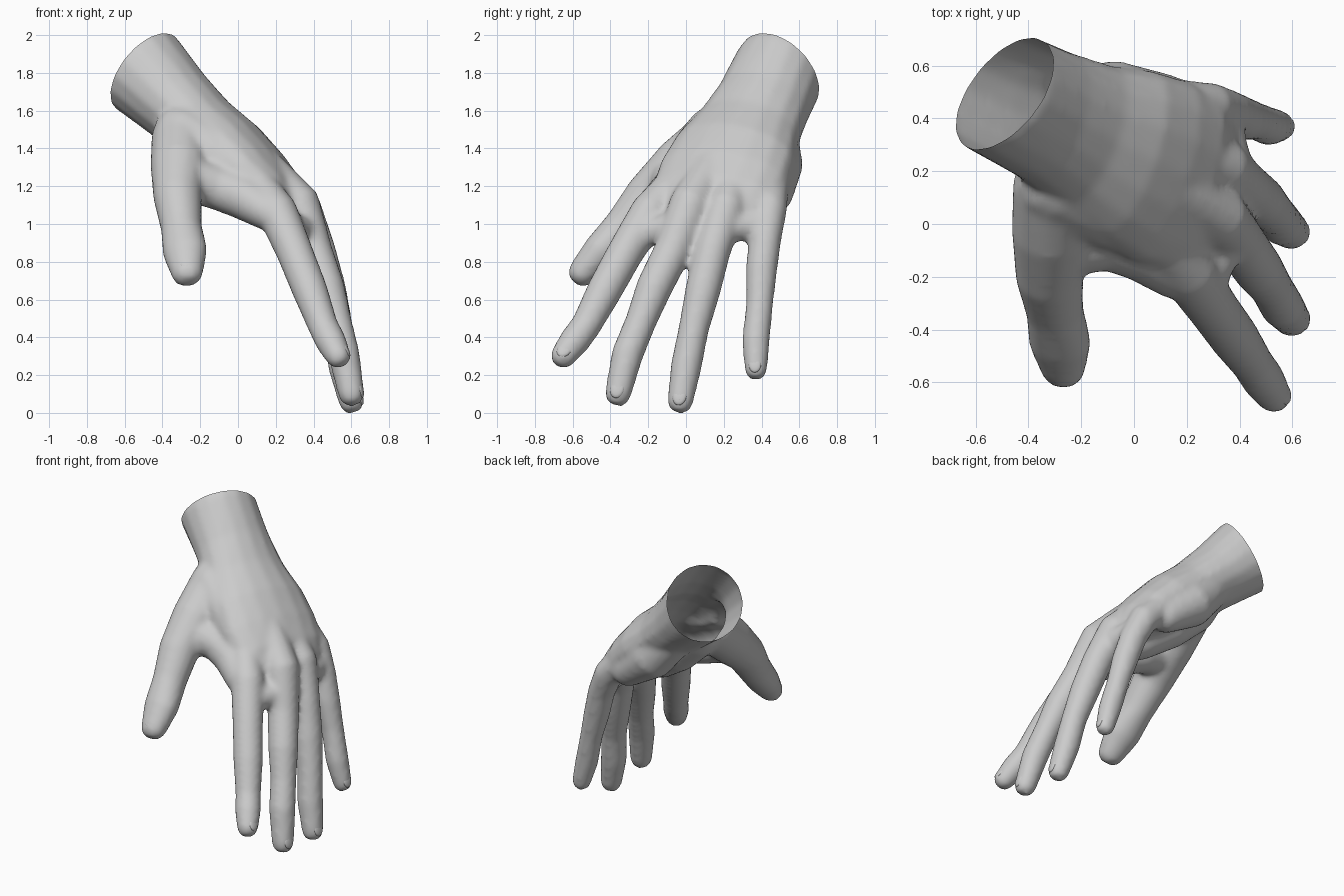
import bpy, bmesh, math
from mathutils import Vector, Matrix

cube = bpy.data.objects.get("Cube")
if cube:
    bpy.data.objects.remove(cube)

SIDES = 16
ACROSS = Vector((0.1, 0.98, 0.05))     # from index side to little-finger side


def loft(bm, sections):
    """Closed tube through (x, y, z, half width, half thickness) sections with rounded ends."""
    pts = [Vector(s[:3]) for s in sections]
    rad = [(s[3], s[-1]) for s in sections]
    # rounded ends
    for end, nxt in ((0, 1), (-1, -2)):
        out = (pts[end] - pts[nxt]).normalized()
        p, (w, t) = pts[end], rad[end]
        for push, shrink in ((0.5, 0.87), (0.87, 0.5)):
            at = 0 if end == 0 else len(pts)
            pts.insert(at, p + out * t * push)
            rad.insert(at, (w * shrink, t * shrink))
    rings = []
    for i, (p, (w, t)) in enumerate(zip(pts, rad)):
        along = (pts[min(i + 1, len(pts) - 1)] - pts[max(i - 1, 0)]).normalized()
        side = (ACROSS - along * ACROSS.dot(along)).normalized()
        up = along.cross(side)
        ring = []
        for k in range(SIDES):
            a = math.tau * k / SIDES
            ring.append(bm.verts.new(p + side * w * math.cos(a) + up * t * math.sin(a)))
        rings.append(ring)
    for a, b in zip(rings, rings[1:]):
        for k in range(SIDES):
            n = (k + 1) % SIDES
            bm.faces.new((a[k], a[n], b[n], b[k]))
    bm.faces.new(rings[0][::-1])
    bm.faces.new(rings[-1])


# shared thickness profile of a finger: tip, joints, web, knuckle, root inside the palm
PROFILE = (.83, 1, .98, 1.14, 1.18, 1.3, 1.1)

# each finger: thickness, then its joints from tip to root
fingers = {
    "index": (.083, [(.53, -.65, .32), (.49, -.59, .4), (.45, -.53, .48), (.38, -.43, .67),
                     (.3, -.32, .87), (.21, -.19, 1.08), (-.05, .12, 1.42)]),
    "middle": (.085, [(.6, -.36, .12), (.56, -.31, .33), (.52, -.24, .5), (.47, -.17, .68),
                      (.4, -.07, .88), (.33, .02, 1.12), (-.03, .24, 1.5)]),
    "ring": (.083, [(.6, -.03, .08), (.56, 0, .26), (.53, .04, .46), (.48, .09, .67),
                    (.42, .14, .88), (.34, .21, 1.1), (-.03, .34, 1.48)]),
    "little": (.074, [(.55, .37, .25), (.51, .37, .4), (.46, .39, .6), (.41, .4, .78),
                      (.36, .42, .95), (.29, .44, 1.1), (-.02, .48, 1.42)]),
}
digits = {name: [(*p, size * f) for p, f in zip(joints, PROFILE)]
          for name, (size, joints) in fingers.items()}
# skin between the fingers, halfway from web to knuckle
finger_web = [(*(Vector(j[4]) + Vector(j[5])) / 2, .08) for size, j in fingers.values()]

digits["thumb"] = [(-.27, -.54, .77, .08, .09), (-.28, -.45, .87, .1, .12), (-.3, -.33, 1, .11),
                   (-.32, -.2, 1.16, .13), (-.31, -.03, 1.32, .155), (-.3, .15, 1.47, .16)]

# forearm stump and palm, then the pads and webs that fill it out
palm = [(-.62, .6, 1.93, .25), (-.49, .49, 1.82, .25), (-.33, .41, 1.66, .26, .215),
        (-.18, .33, 1.52, .29, .195), (-.03, .26, 1.4, .34, .19), (.1, .2, 1.28, .36, .17),
        (.22, .15, 1.18, .34, .13), (.28, .13, 1.12, .3, .09)]
heel = [(-.25, .46, 1.52, .13), (-.07, .47, 1.33, .15), (.12, .46, 1.18, .11)]
palm_pad = [(-.27, .26, 1.47, .16), (-.09, .22, 1.29, .15), (.09, .15, 1.15, .13), (.2, .1, 1.08, .1)]
thumb_web = [(-.27, -.08, 1.26, .12), (-.1, -.06, 1.21, .12), (.03, -.1, 1.16, .12), (.16, -.19, 1.08, .1)]
upper_web = [(-.3, .15, 1.5, .15), (-.14, .06, 1.4, .14), (0, -.01, 1.29, .12), (.1, -.08, 1.2, .1)]

bm = bmesh.new()
for sections in (palm, heel, palm_pad, thumb_web, upper_web, finger_web, *digits.values()):
    loft(bm, sections)
bmesh.ops.recalc_face_normals(bm, faces=bm.faces)
mesh = bpy.data.meshes.new("hand")
bm.to_mesh(mesh)
bm.free()
hand = bpy.data.objects.new("hand", mesh)
bpy.context.collection.objects.link(hand)

# fuse everything into one soft skin
remesh = hand.modifiers.new("fuse", 'REMESH')
remesh.mode = 'VOXEL'
remesh.voxel_size = 0.018
soften = hand.modifiers.new("soften", 'SMOOTH')
soften.factor = 0.5
soften.iterations = 9
graph = bpy.context.evaluated_depsgraph_get()
skin = bpy.data.meshes.new_from_object(hand.evaluated_get(graph))
hand.modifiers.clear()

# slice the forearm open
bm = bmesh.new()
bm.from_mesh(skin)
bmesh.ops.bisect_plane(bm, geom=bm.verts[:] + bm.edges[:] + bm.faces[:],
                       plane_co=(-.49, .49, 1.82), plane_no=(-.66, .53, .53), clear_outer=True)
low = min(v.co.z for v in bm.verts)
bmesh.ops.translate(bm, vec=(0, 0, -low), verts=bm.verts)
bm.to_mesh(skin)
bm.free()
skin.name = "hand_skin"
hand.data = skin
skin.shade_smooth()

# fingernails set into the back of each tip
for name, path in digits.items():
    tip, nxt, r = Vector(path[0][:3]), Vector(path[1][:3]), path[0][3]
    along = (tip - nxt).normalized()
    back = Vector((0, -.9, .2)) if name == "thumb" else Vector((.8, -.1, .3))
    back = (back - along * back.dot(along)).normalized()
    side = along.cross(back)
    frame = Matrix((side, along, back)).transposed().to_4x4()
    frame.translation = tip + back * r * 0.76 - along * r * 0.25 - Vector((0, 0, low))
    bm = bmesh.new()
    bmesh.ops.create_uvsphere(bm, u_segments=16, v_segments=8, radius=1)
    bmesh.ops.scale(bm, vec=(r * .55, r * .75, r * .2), verts=bm.verts)
    nail_mesh = bpy.data.meshes.new(name + "_nail")
    bm.to_mesh(nail_mesh)
    bm.free()
    nail_mesh.shade_smooth()
    nail = bpy.data.objects.new(name + "_nail", nail_mesh)
    nail.matrix_world = frame
    bpy.context.collection.objects.link(nail)
